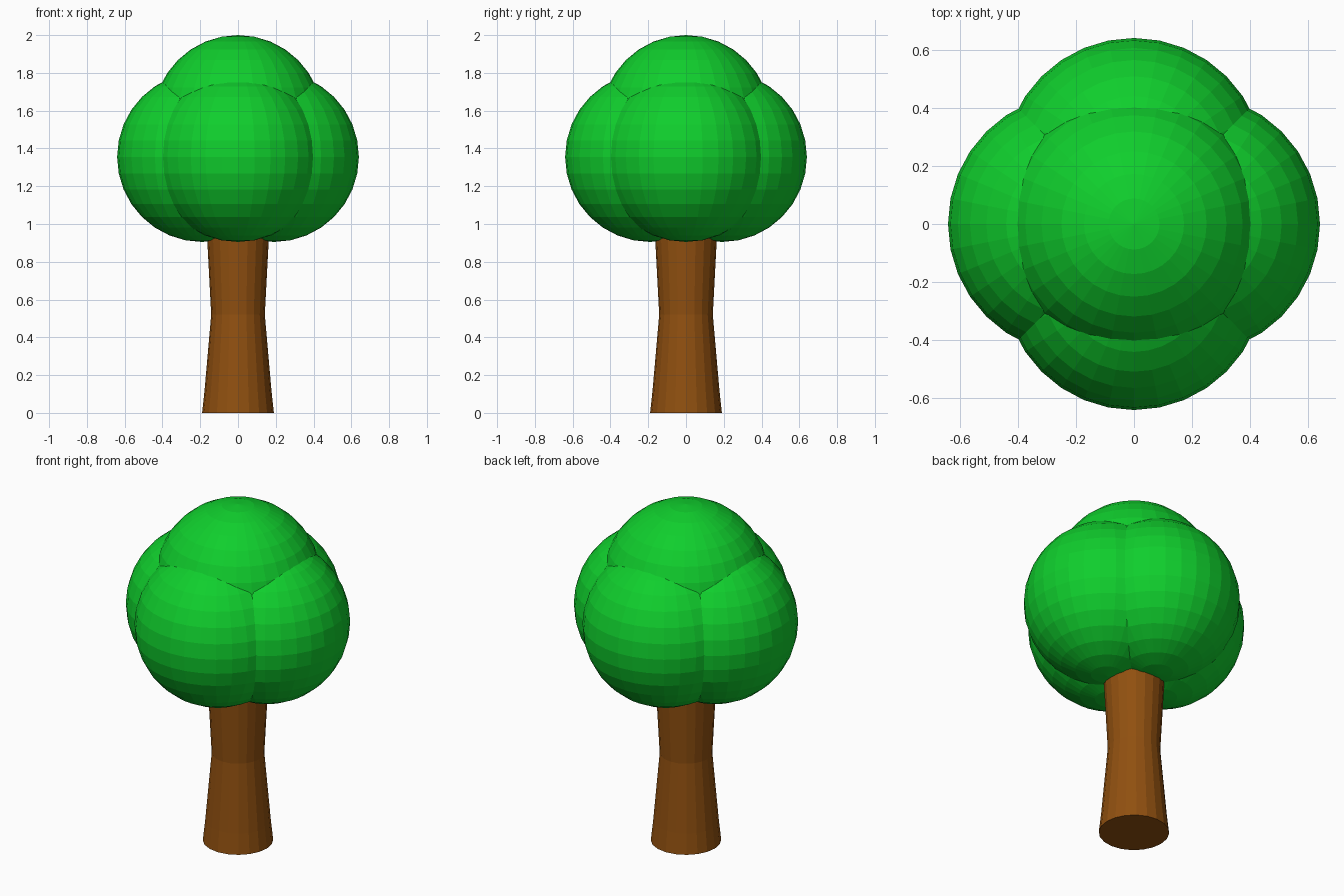
import bpy, bmesh, math
from mathutils import Matrix

if "Cube" in bpy.data.objects:
    bpy.data.objects.remove(bpy.data.objects["Cube"])


def material(name, color):
    m = bpy.data.materials.new(name)
    m.diffuse_color = (*color, 1)
    m.use_nodes = True
    m.node_tree.nodes["Principled BSDF"].inputs["Base Color"].default_value = m.diffuse_color
    return m


def add_object(name, bm, mat):
    mesh = bpy.data.meshes.new(name)
    bmesh.ops.recalc_face_normals(bm, faces=bm.faces)
    bm.to_mesh(mesh)
    bm.free()
    mesh.materials.append(mat)
    ob = bpy.data.objects.new(name, mesh)
    bpy.context.collection.objects.link(ob)
    return ob


bark = material("bark", (0.28, 0.08, 0.005))
leaves = material("leaves", (0.005, 0.62, 0.026))

# Trunk: flared, waisted profile (radius, height) revolved into flat sides
SIDES = 20
profile = [(0.19, 0.0), (0.177, 0.12), (0.142, 0.52), (0.163, 0.92), (0.165, 1.0)]
bm = bmesh.new()
rings = [[bm.verts.new((r * math.cos(2 * math.pi * i / SIDES),
                        r * math.sin(2 * math.pi * i / SIDES), z))
          for i in range(SIDES)] for r, z in profile]
for low, high in zip(rings, rings[1:]):
    for i in range(SIDES):
        j = (i + 1) % SIDES
        bm.faces.new((low[i], low[j], high[j], high[i]))
bm.faces.new(rings[0])
bm.faces.new(rings[-1])
add_object("trunk", bm, bark)

# Canopy: four side clumps around the trunk and one on top
clumps = {
    "leaf_clump_right": (0.19, 0, 1.355),
    "leaf_clump_left": (-0.19, 0, 1.355),
    "leaf_clump_front": (0, -0.19, 1.355),
    "leaf_clump_back": (0, 0.19, 1.355),
    "leaf_clump_top": (0, 0, 1.55),
}
for name, centre in clumps.items():
    bm = bmesh.new()
    bmesh.ops.create_uvsphere(bm, u_segments=32, v_segments=16, radius=0.45)
    ob = add_object(name, bm, leaves)
    ob.location = centre
